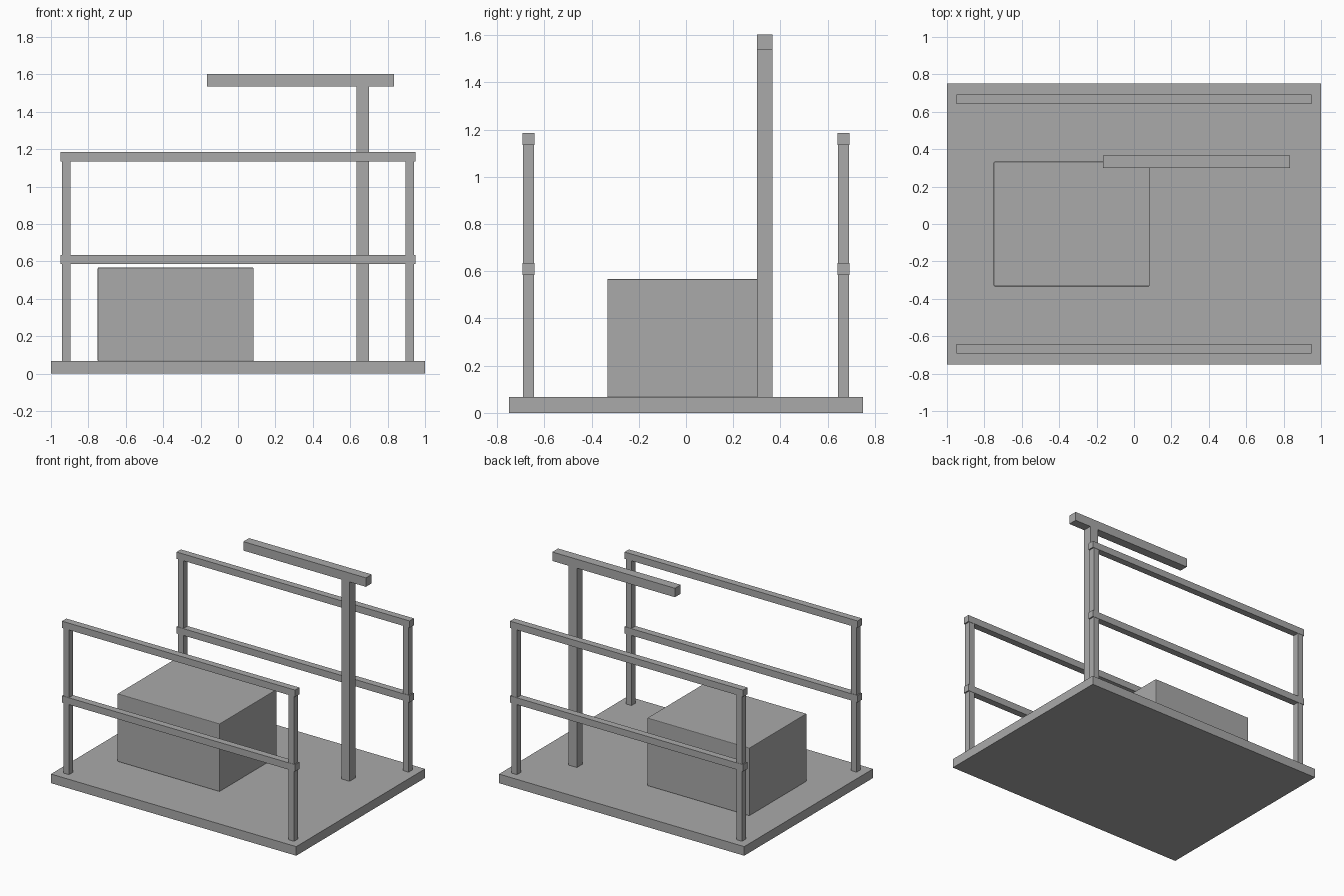
import bpy

if "Cube" in bpy.data.objects:
    bpy.data.objects.remove(bpy.data.objects["Cube"])

grey = bpy.data.materials.new("plain grey")
grey.diffuse_color = (0.4, 0.4, 0.4, 1)
grey.use_nodes = True
grey.node_tree.nodes["Principled BSDF"].inputs["Base Color"].default_value = grey.diffuse_color


def box(name, x, y, z, bevel=0):
    """Box spanning the (low, high) ranges on each axis."""
    spans = (x, y, z)
    bpy.ops.mesh.primitive_cube_add(size=1, location=[(a + b) / 2 for a, b in spans])
    ob = bpy.context.object
    ob.name = name
    ob.scale = [b - a for a, b in spans]
    bpy.ops.object.transform_apply(location=False, rotation=False, scale=True)
    ob.data.materials.append(grey)
    if bevel:
        mod = ob.modifiers.new("edge bevel", 'BEVEL')
        mod.width = bevel
        mod.segments = 2
    return ob


# Floor slab
FLOOR = 0.067
box("platform", (-1, 1), (-0.75, 0.75), (0, FLOOR))

# Crate with slightly softened edges
box("crate", (-0.75, 0.083), (-0.333, 0.333), (FLOOR, 0.567), bevel=0.004)

# Tall mast with a horizontal arm
box("mast", (0.633, 0.7), (0.3, 0.367), (FLOOR, 1.536))
box("mast_arm", (-0.167, 0.833), (0.3, 0.367), (1.536, 1.602))

# Guard railings on the front and back edges
for side, cy in (("front", -0.667), ("back", 0.667)):
    for end, cx in (("left", -0.918), ("right", 0.918)):
        box(f"{side}_{end}_post", (cx - 0.0225, cx + 0.0225),
            (cy - 0.0225, cy + 0.0225), (FLOOR, 1.16))
    for level, cz in (("middle", 0.61), ("top", 1.16)):
        box(f"{side}_{level}_rail", (-0.95, 0.95),
            (cy - 0.025, cy + 0.025), (cz - 0.025, cz + 0.025))
